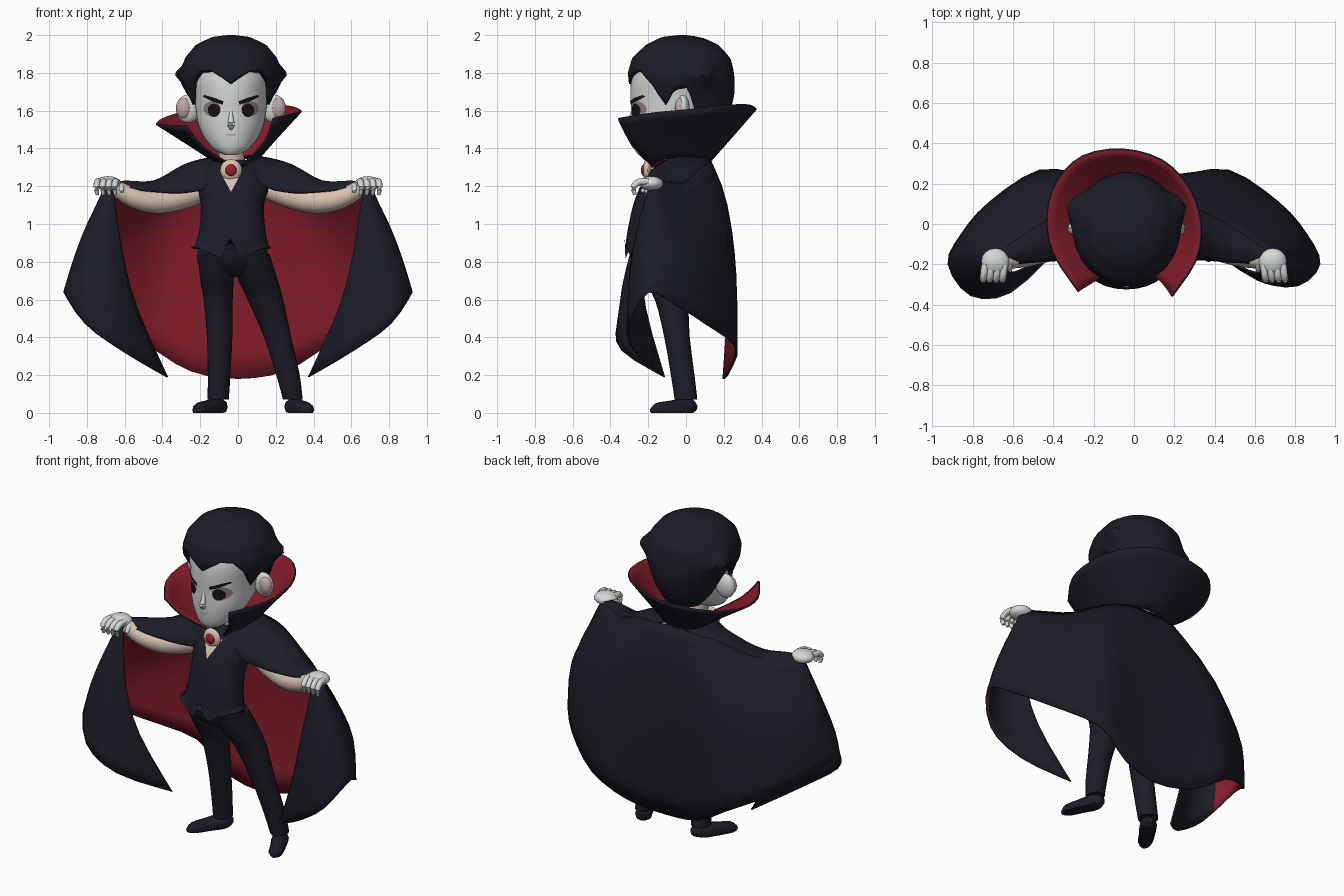
import bpy, bmesh, math
from mathutils import Vector
from mathutils.bvhtree import BVHTree

if "Cube" in bpy.data.objects:
    bpy.data.objects.remove(bpy.data.objects["Cube"])


def material(name, r, g, b):
    m = bpy.data.materials.new(name)
    m.use_nodes = True
    m.diffuse_color = (r, g, b, 1)
    node = m.node_tree.nodes["Principled BSDF"]
    node.inputs["Base Color"].default_value = (r, g, b, 1)
    node.inputs["Roughness"].default_value = 0.8
    return m


NAVY = material("dark navy cloth", .012, .012, .021)
RED = material("red lining", .23, .012, .024)
PALE = material("pale skin", .66, .69, .67)
BEIGE = material("beige shirt", .68, .55, .45)
PINK = material("ear pink", .5, .39, .38)
BLACK = material("black", .008, .008, .011)
SHADE = material("eye shadow", .3, .22, .23)
GEM = material("gem red", .33, .013, .03)
LIP = material("lip grey", .42, .42, .41)

CX = -0.037  # middle of the head


def mesh(name, verts, faces, mats, recalc=True):
    me = bpy.data.meshes.new(name)
    me.from_pydata([tuple(v) for v in verts], [], faces)
    if recalc:
        bm = bmesh.new()
        bm.from_mesh(me)
        bmesh.ops.recalc_face_normals(bm, faces=bm.faces)
        bm.to_mesh(me)
        bm.free()
    for m in mats:
        me.materials.append(m)
    ob = bpy.data.objects.new(name, me)
    bpy.context.collection.objects.link(ob)
    bpy.ops.object.select_all(action='DESELECT')
    ob.select_set(True)
    bpy.context.view_layer.objects.active = ob
    bpy.ops.object.shade_smooth_by_angle(angle=math.radians(50))
    return ob


def smooth(pts, k):
    """Catmull-Rom through tuples of any length, k steps per span."""
    out = []
    for i in range(len(pts) - 1):
        a, b, c, d = (pts[max(0, min(len(pts) - 1, i + o))] for o in (-1, 0, 1, 2))
        for s in range(k):
            t = s / k
            out.append(tuple(.5 * (2*q + (r-p)*t + (2*p - 5*q + 4*r - w)*t*t + (3*q - p - 3*r + w)*t**3)
                             for p, q, r, w in zip(a, b, c, d)))
    return out + [tuple(pts[-1])]


def stitch(rows, n):
    """Skin closed rings of n vertices and cap both ends."""
    f = [(i*n + j, i*n + (j+1) % n, (i+1)*n + (j+1) % n, (i+1)*n + j)
         for i in range(rows - 1) for j in range(n)]
    return f + [tuple(range(n)), tuple(range((rows-1)*n, rows*n))]


def rings(name, secs, mat, n=24, k=3, capped=True):
    """Loft of level ellipses: z, centre x, half width, front y, back y."""
    secs = smooth(secs, k)
    verts = []
    for z, cx, hw, yf, yb in secs:
        for j in range(n):
            a = math.tau * j / n
            verts.append((cx + hw*math.sin(a), (yf+yb)/2 - (yb-yf)/2*math.cos(a), z))
    faces = stitch(len(secs), n)
    return mesh(name, verts, faces if capped else faces[:-2], [mat])


def tube(name, pts, mat, n=10, k=3, floor=False):
    """Round tube through x, y, z, radius."""
    pts = smooth(pts, k)
    verts = []
    for i, p in enumerate(pts):
        d = Vector(pts[min(i+1, len(pts)-1)][:3]) - Vector(pts[max(i-1, 0)][:3])
        q = d.to_track_quat('Z', 'Y')
        for j in range(n):
            a = math.tau * j / n
            v = Vector(p[:3]) + q @ Vector((math.cos(a), math.sin(a), 0)) * p[3]
            if floor:
                v.z = max(v.z, 0)
            verts.append(v)
    return mesh(name, verts, stitch(len(pts), n), [mat])


def ball(name, loc, scale, mat):
    bm = bmesh.new()
    bmesh.ops.create_uvsphere(bm, u_segments=16, v_segments=10, radius=1)
    vs = [Vector(loc) + Vector(a*b for a, b in zip(v.co, scale)) for v in bm.verts]
    fs = [[v.index for v in f.verts] for f in bm.faces]
    bm.free()
    return mesh(name, vs, fs, [mat])


def sheet(name, cols, mats, k=3, thick=.012, plain_strips=0):
    """Cloth through columns of points, lined inside except in strips at its two ends."""
    cols = [smooth(c, k) for c in cols]
    rows = [smooth(r, k) for r in zip(*cols)]
    n = len(rows[0])
    f = [(i*n + j, i*n + j + 1, (i+1)*n + j + 1, (i+1)*n + j)
         for i in range(len(rows) - 1) for j in range(n - 1)]
    ob = mesh(name, [v for r in rows for v in r], f, mats, recalc=False)
    for p in ob.data.polygons:
        j = p.index % (n - 1)
        if min(j, n - 2 - j) < plain_strips:
            p.material_index = 2
    s = ob.modifiers.new("lining", 'SOLIDIFY')
    s.thickness, s.offset = thick, -1
    s.material_offset = 1
    return ob


def flip(cols):
    return [[(-p[0],) + tuple(p[1:]) for p in c] for c in reversed(cols)]


def decal(name, target, outline, mat, lift=.004):
    """Thin plate laid over the front of a part."""
    me = target.data
    tree = BVHTree.FromPolygons([v.co for v in me.vertices], [tuple(p.vertices) for p in me.polygons])
    n = len(outline)
    mx, mz = sum(p[0] for p in outline) / n, sum(p[1] for p in outline) / n
    verts = []
    for s in (1, .5, .02):
        for x, z in outline:
            x, z = mx + (x-mx)*s, mz + (z-mz)*s
            hit = tree.ray_cast(Vector((x, -2, z)), Vector((0, 1, 0)))[0]
            verts.append((x, (hit.y if hit else -.2) - lift, z))
    return mesh(name, verts, stitch(3, n)[:-2] + [tuple(range(2*n, 3*n))], [mat])


def oval(x, z, rx, rz, n=16):
    return [(x + rx*math.cos(math.tau*i/n), z + rz*math.sin(math.tau*i/n)) for i in range(n)]


# Cape, from the middle of the back round to the front edge
half = [
    [(.15, .13, 1.33), (.2, .22, 1.1), (.23, .25, .7), (.25, .235, .22)],
    [(.3, .08, 1.3), (.38, .21, 1.05), (.43, .26, .75), (.47, .27, .35)],
    [(.46, 0, 1.225), (.58, .1, 1.0), (.66, .14, .75), (.72, .11, .47)],
    [(.6, -.09, 1.22), (.74, -.04, .98), (.82, -.02, .8), (.86, -.05, .57)],
    [(.69, -.15, 1.22), (.8, -.16, 1.0), (.87, -.18, .82), (.925, -.2, .64)],
    [(.7, -.18, 1.2), (.77, -.25, .95), (.82, -.29, .7), (.81, -.31, .47)],
    [(.68, -.2, 1.19), (.69, -.265, .95), (.67, -.3, .65), (.61, -.28, .33)],
    [(.66, -.2, 1.18), (.61, -.245, .85), (.53, -.22, .55), (.37, -.12, .19)]]
back = [[(0, .13, 1.34), (0, .21, 1.1), (0, .235, .7), (0, .205, .18)]]
right_half = flip(half)
for i in (1, 2):  # the right front panel swings further forward at its hem
    right_half[i] = [(x, y - .1*max(0, .95 - z), z) for x, y, z in right_half[i]]
sheet("cape", right_half + back + half, [NAVY, RED, NAVY], plain_strips=7)

# Part of the cape lying over shoulders and arms
drape = [
    [(.01, -.17, 1.3), (.06, -.06, 1.36), (.03, .11, 1.36)],
    [(.15, -.19, 1.2), (.17, -.05, 1.345), (.15, .13, 1.33)],
    [(.3, -.18, 1.17), (.29, -.05, 1.305), (.3, .08, 1.3)],
    [(.46, -.19, 1.18), (.44, -.1, 1.228), (.46, 0, 1.225)],
    [(.6, -.2, 1.195), (.6, -.15, 1.23), (.6, -.09, 1.22)],
    [(.68, -.2, 1.19), (.69, -.18, 1.21), (.69, -.15, 1.22)]]
sheet("left_shoulder_drape", drape, [NAVY])
sheet("right_shoulder_drape", flip(drape), [NAVY])

# Flared collar, leaning a little to one side
rim = [(0, .375, 1.61), (.2, .33, 1.61), (.33, .2, 1.59), (.385, .03, 1.565), (.36, -.16, 1.55), (.235, -.35, 1.535)]
base = [(0, .14, 1.34), (.08, .12, 1.34), (.12, .06, 1.34), (.125, -.03, 1.34), (.1, -.12, 1.33), (.025, -.18, 1.3)]
wing = [[t, tuple(.47*a + .53*b for a, b in zip(t, b_)), b_] for t, b_ in zip(rim, base)]
wing[-1][1] = (.17, -.29, 1.42)
collar = flip(wing[1:]) + wing
collar = [[(x - .05*(z - 1.31)/.26, y - .05*x, z + .09*x) for x, y, z in c] for c in collar]
sheet("collar", collar, [NAVY, RED])

# Body, with the hips pushed forward
vest = rings("vest", [(.84, -.038, .212, -.325, -.06), (.95, -.03, .178, -.312, -.06), (1.1, -.03, .167, -.28, -.01),
                      (1.2, -.025, .19, -.24, .05), (1.29, -.025, .17, -.18, .08), (1.34, -.03, .08, -.12, .05)],
             NAVY, capped=False)
for v in vest.data.vertices:
    if v.co.z < .841:  # pointed front hem
        d = abs(v.co.x + .038)
        v.co.z = .92 - 1.9*d if v.co.y < -.2 and d < .056 else .81 + .35*d
corners = [(CX - .06, 1.28), (CX, 1.17), (CX + .06, 1.28)]
vee = [(a[0] + (b[0] - a[0])*t/6, a[1] + (b[1] - a[1])*t/6)
       for a, b in zip(corners, corners[1:] + corners[:1]) for t in range(6)]
decal("shirt_front", vest, vee, BEIGE)
rings("hips", [(.97, -.03, .15, -.29, -.07), (.88, -.03, .18, -.305, -.07), (.8, -.025, .19, -.285, -.06),
               (.75, -.015, .165, -.235, -.04), (.72, -.01, .1, -.19, -.06)], NAVY)
rings("right_leg", [(.84, -.115, .095, -.29, -.06), (.72, -.112, .09, -.235, -.01), (.6, -.105, .077, -.165, .01),
                    (.4, -.097, .067, -.115, .02), (.2, -.1, .06, -.08, .045), (.07, -.105, .056, -.06, .06)], NAVY)
rings("left_leg", [(.84, .07, .098, -.29, -.06), (.72, .1, .105, -.235, -.01), (.6, .145, .094, -.165, .01),
                   (.4, .21, .072, -.115, .02), (.2, .265, .062, -.08, .045), (.07, .29, .052, -.06, .06)], NAVY)
for side, x, toe in (("right", -.1, -.125), ("left", .29, .09)):
    tube(side + "_shoe", [(x - toe*.2, .05, .03, .02), (x, .01, .032, .048), (x + toe*.5, -.08, .02, .046),
                          (x + toe*.85, -.15, .014, .04), (x + toe, -.185, .012, .012)], NAVY, floor=True)

# Arms and hands
for side, s in (("left", 1), ("right", -1)):
    tube(side + "_sleeve", [(s*.14, -.05, 1.2, .06), (s*.27, -.08, 1.15, .065), (s*.42, -.12, 1.12, .065),
                            (s*.55, -.16, 1.14, .056), (s*.65, -.18, 1.19, .042)], BEIGE, n=12)
    ball(side + "_palm", (s*.688, -.185, 1.215), (.07, .065, .038), PALE)
    for i in range(4):
        x = s * (.643 + .032*i)
        tube(f"{side}_finger_{i + 1}", [(x, -.2, 1.225, .018), (x + s*.006, -.25, 1.222, .018),
                                        (x + s*.01, -.278, 1.195, .016), (x + s*.006, -.27, 1.155, .009)], PALE, n=8)
    tube(side + "_thumb", [(s*.65, -.17, 1.21, .02), (s*.62, -.2, 1.195, .018), (s*.615, -.235, 1.17, .009)], PALE, n=8)

# Neck, brooch and head
tube("neck", [(-.03, -.03, 1.27, .085), (-.035, -.05, 1.36, .068), (CX, -.06, 1.46, .07)], BEIGE, n=14)
ball("brooch", (CX, -.205, 1.285), (.058, .024, .058), BEIGE)
ball("brooch_gem", (CX, -.223, 1.285), (.031, .016, .031), GEM)
head = rings("head", [(1.365, CX, .03, -.25, -.18), (1.395, CX, .09, -.272, -.1), (1.46, CX, .145, -.285, .02),
                      (1.53, CX, .175, -.29, .1), (1.6, CX, .187, -.29, .16), (1.68, CX, .198, -.294, .2),
                      (1.78, CX, .21, -.287, .21), (1.88, CX, .18, -.24, .18), (1.95, CX, .1, -.13, .1)], PALE, n=32)
tube("nose", [(CX, -.278, 1.61, .008), (CX, -.291, 1.56, .013), (CX, -.3, 1.525, .019), (CX, -.284, 1.505, .01)], PALE, n=8)
decal("mouth", head, oval(CX, 1.472, .033, .005), LIP)
for side, s in (("left", 1), ("right", -1)):
    decal(side + "_eye_shadow", head, oval(CX + s*.1, 1.61, .047, .04), SHADE)
    decal(side + "_eye", head, oval(CX + s*.09, 1.602, .033, .036), BLACK, .007)
    brow = [(.045, 1.632), (.09, 1.645), (.15, 1.675), (.14, 1.683), (.085, 1.667), (.04, 1.65)]
    decal(side + "_eyebrow", head, [(CX + s*x, z) for x, z in brow], BLACK, .008)
    ball(side + "_ear", (CX + s*.228, -.015, 1.61), (.064, .035, .075), PALE)
    ball(side + "_inner_ear", (CX + s*.25, -.03, 1.613), (.042, .03, .056), PINK)

# Hair: a cap cut to a widow's peak, with a flick over each ear
hair_form = [(2.0, .02, -.04, 0), (1.99, .1, -.13, .08), (1.95, .185, -.21, .17), (1.88, .243, -.285, .235),
             (1.8, .268, -.308, .255), (1.74, .262, -.302, .258), (1.69, .235, -.296, .258), (1.6, .205, -.27, .235),
             (1.47, .15, -.2, .15)]
hairline = [(0, 1.74), (12, 1.78), (25, 1.815), (40, 1.81), (55, 1.74), (70, 1.63), (82, 1.71), (95, 1.72),
            (108, 1.58), (130, 1.5), (181, 1.48)]


def look_up(table, key):
    for a, b in zip(table, table[1:]):
        if min(a[0], b[0]) <= key <= max(a[0], b[0]):
            t = (key - a[0]) / (b[0] - a[0])
            return [p + (q - p)*t for p, q in zip(a, b)][1:]


n, rows, verts = 72, 18, []
for i in range(rows):
    for j in range(n):
        deg = min(j, n - j) * 360 / n
        a = math.tau * j / n
        z = 2 - (2 - look_up(hairline, deg)[0]) * (i / (rows - 1))**1.6
        hw, yf, yb = look_up(hair_form, z)
        g = 1 + .19 * math.exp(-((deg - 112)/14)**2 - ((z - 1.795)/.04)**2)
        verts.append((CX + hw*g*math.sin(a), (yf+yb)/2 - (yb-yf)/2*g*math.cos(a), z))
hair = mesh("hair", verts, stitch(rows, n)[:-1], [NAVY])
thick = hair.modifiers.new("thickness", 'SOLIDIFY')
thick.thickness, thick.offset = .045, -1
